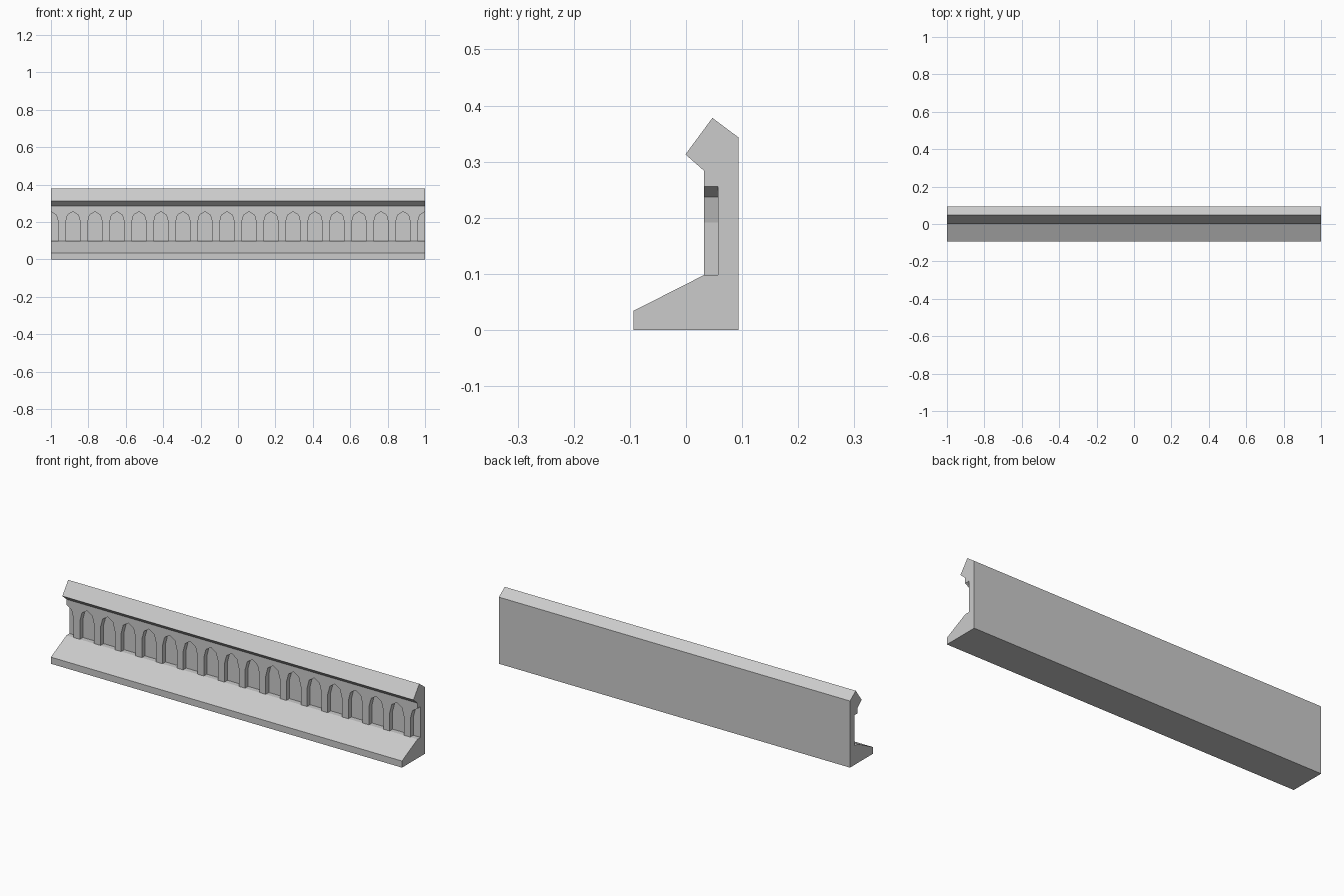
import bpy, bmesh
from mathutils import Vector

if "Cube" in bpy.data.objects:
    bpy.data.objects.remove(bpy.data.objects["Cube"])


def add_prism(bm, outline, sweep):
    """Closed outline of 3D points extruded along a sweep vector."""
    face = bm.faces.new([bm.verts.new(p) for p in outline])
    out = bmesh.ops.extrude_face_region(bm, geom=[face])
    verts = [v for v in out["geom"] if isinstance(v, bmesh.types.BMVert)]
    bmesh.ops.translate(bm, verts=verts, vec=Vector(sweep))


def make_object(name, bm):
    bmesh.ops.recalc_face_normals(bm, faces=bm.faces)
    mesh = bpy.data.meshes.new(name)
    bm.to_mesh(mesh)
    bm.free()
    obj = bpy.data.objects.new(name, mesh)
    bpy.context.collection.objects.link(obj)
    return obj


# Moulding: sloped foot, upright wall and angled cap, as one (y, z) profile
profile = [(-0.094, 0), (0.094, 0), (0.094, 0.343), (0.047, 0.378),
           (-0.001, 0.313), (0.032, 0.284), (0.032, 0.098), (-0.094, 0.034)]
bm = bmesh.new()
add_prism(bm, [(-1, y, z) for y, z in profile], (2, 0, 0))
moulding = make_object("moulding", bm)

# Row of arched niches, with half niches at both ends
half = [(0.041, 0.098), (0.041, 0.192), (0.029, 0.237)]
arch = half + [(0, 0.256)] + [(-x, z) for x, z in reversed(half)]
bays = 17
bm = bmesh.new()
for i in range(bays + 1):
    cx = -1 + 2 * i / bays
    add_prism(bm, [(cx + x, 0.0, z) for x, z in arch], (0, 0.057, 0))
cutter = make_object("niche_cutter", bm)
cutter.hide_render = True
cutter.hide_set(True)

cut = moulding.modifiers.new("niches", 'BOOLEAN')
cut.operation = 'DIFFERENCE'
cut.solver = 'EXACT'
cut.object = cutter
